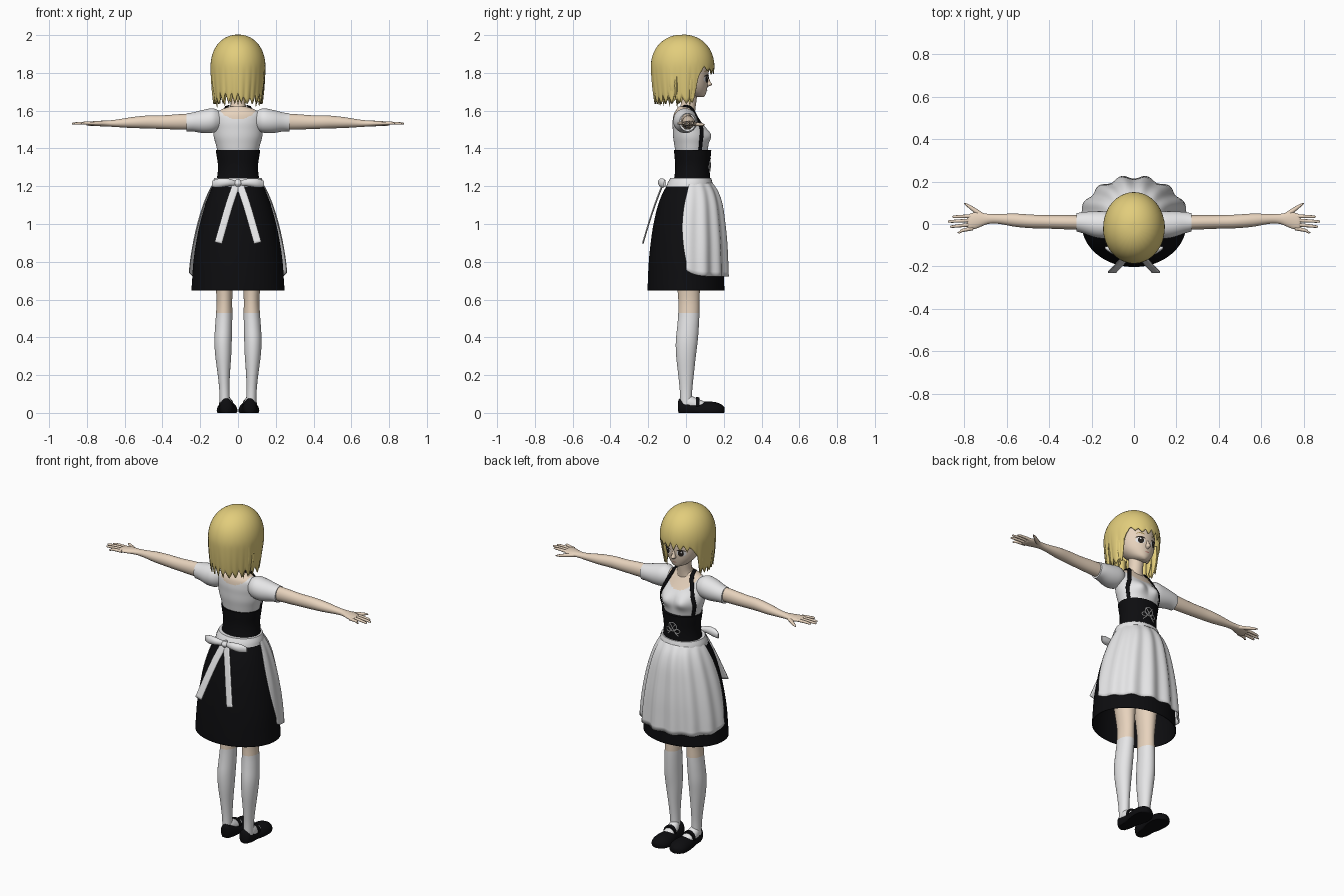
import bpy, bmesh, math, random
from mathutils import Vector

random.seed(4)
cube = bpy.data.objects.get("Cube")
if cube:
    bpy.data.objects.remove(cube, do_unlink=True)


def material(name, r, g, b):
    m = bpy.data.materials.new(name)
    m.use_nodes = True
    m.diffuse_color = (r, g, b, 1)
    bsdf = m.node_tree.nodes["Principled BSDF"]
    bsdf.inputs["Base Color"].default_value = (r, g, b, 1)
    bsdf.inputs["Roughness"].default_value = 0.8
    return m


HAIR = material("blonde hair", 0.76, 0.61, 0.2)
SKIN = material("skin", 0.85, 0.69, 0.54)
WHITE = material("white cloth", 0.82, 0.82, 0.83)
BLACK = material("black cloth", 0.004, 0.004, 0.005)
EYE = material("dark eye", 0.02, 0.016, 0.014)
LIP = material("lip", 0.55, 0.25, 0.2)
BROW = material("brow", 0.35, 0.25, 0.08)


def smooth_path(keys, sub):
    """Catmull-Rom through tuples of numbers, keeping every key."""
    out = []
    for i in range(len(keys) - 1):
        a, b, c, d = (Vector(keys[min(max(j, 0), len(keys) - 1)]) for j in range(i - 1, i + 3))
        for k in range(sub):
            t = k / sub
            out.append(b + (c - a) * t / 2 + (a * 2 - b * 5 + c * 4 - d) * t * t / 2
                       + (b * 3 - a - c * 3 + d) * t ** 3 / 2)
    return out + [Vector(keys[-1])]


def grid(name, rows, mats, closed=True, caps=(True, True), rule=None, mirror=False, thick=0):
    bm = bmesh.new()
    vs = [[bm.verts.new(p) for p in row] for row in rows]
    n = len(rows[0])
    for r0, r1 in zip(vs, vs[1:]):
        for i in range(n if closed else n - 1):
            j = (i + 1) % n
            bm.faces.new((r0[i], r0[j], r1[j], r1[i]))
    if closed:
        for on, ring in zip(caps, (vs[0], vs[-1])):
            if on:
                bm.faces.new(ring)
    bmesh.ops.recalc_face_normals(bm, faces=bm.faces)
    if rule:
        for f in bm.faces:
            f.material_index = rule(f.calc_center_median())
    me = bpy.data.meshes.new(name)
    bm.to_mesh(me)
    bm.free()
    for m in mats:
        me.materials.append(m)
    ob = bpy.data.objects.new(name, me)
    bpy.context.collection.objects.link(ob)
    if thick:
        s = ob.modifiers.new("thickness", 'SOLIDIFY')
        s.thickness, s.offset = thick, 0
    if mirror:
        ob.modifiers.new("mirror", 'MIRROR').use_mirror_merge = False
    return ob


def loft(name, keys, mats, axis='z', seg=32, sub=4, warp=None, **kw):
    """Keys: position on axis, centre u, v, radius u, v."""
    rows = []
    for t, u, v, ru, rv in smooth_path(keys, sub):
        row = []
        for i in range(seg):
            a = math.tau * i / seg
            p, q = u + ru * math.cos(a), v + rv * math.sin(a)
            pt = Vector({'z': (p, q, t), 'x': (t, p, q), 'y': (p, t, q)}[axis])
            row.append(warp(pt) if warp else pt)
        rows.append(row)
    return grid(name, rows, mats, **kw)


def ribbon(name, pts, side, width, mat, **kw):
    side = Vector(side).normalized() * width / 4
    rows = [[p + side * k for k in range(-2, 3)] for p in smooth_path(pts, 6)]
    return grid(name, rows, [mat], closed=False, thick=0.006, **kw)


# Head and neck
HEAD = [(1.672, 0, .078, .012, .015), (1.682, 0, .062, .038, .04), (1.70, 0, .045, .062, .063),
        (1.73, 0, .03, .085, .084), (1.77, 0, .018, .1, .1), (1.82, 0, .01, .106, .11),
        (1.88, 0, 0, .104, .112), (1.93, 0, -.01, .08, .09), (1.96, 0, -.015, .04, .045)]
loft("head", HEAD, [SKIN])
loft("neck", [(1.56, 0, 0, .07, .045), (1.61, 0, .008, .046, .042), (1.65, 0, .015, .04, .04),
              (1.72, 0, .02, .045, .045)], [SKIN])
loft("nose", [(1.726, 0, .108, .004, .006), (1.738, 0, .118, .013, .02),
              (1.755, 0, .113, .01, .015), (1.785, 0, .11, .005, .008)], [SKIN], seg=12)
loft("ear", [(1.725, .098, -.005, .004, .008), (1.75, .106, -.01, .01, .02),
             (1.78, .11, -.012, .01, .024), (1.795, .108, -.012, .004, .01)], [SKIN], seg=12, mirror=True)
FACE = smooth_path(HEAD, 8)


def face_point(x, z, lift):
    for a, b in zip(FACE, FACE[1:]):
        if a[0] <= z <= b[0]:
            r = a.lerp(b, (z - a[0]) / (b[0] - a[0]))
            return (x, r[2] + r[4] * math.sqrt(max(0, 1 - (x / r[3]) ** 2)) + lift, z)


def face_patch(name, x, z, rx, rz, lift, mat, mirror=True, bend=0):
    rows = []
    for s in (.05, .4, .7, 1):
        ring = [(s * math.cos(math.tau * i / 20), s * math.sin(math.tau * i / 20)) for i in range(20)]
        rows.append([face_point(x + rx * c, z + rz * d - bend * c * c, lift) for c, d in ring])
    grid(name, rows, [mat], caps=(True, False), mirror=mirror)


face_patch("eye_white", .044, 1.768, .024, .018, .002, WHITE)
face_patch("iris", .043, 1.768, .015, .019, .004, EYE)
face_patch("eye_glint", .047, 1.776, .004, .005, .006, WHITE)
face_patch("eyelash", .045, 1.787, .026, .004, .005, EYE, bend=.006)
face_patch("eyebrow", .045, 1.812, .024, .003, .003, BROW, bend=.006)
face_patch("mouth", 0, 1.707, .015, .003, .003, LIP, mirror=False, bend=-.002)

# Bobbed hair: a dome whose hem hangs in pointed strands, open at the face
COLS, STRAND = 144, 6
tips = [random.uniform(.02, .07) for _ in range(COLS // STRAND)]
puff = [random.uniform(-.035, .02) for _ in tips]
hair_columns = []
for i in range(COLS):
    a = math.tau * i / COLS
    k, saw = i // STRAND, abs((i % STRAND) / STRAND * 2 - 1)
    front = min(1, max(0, (math.sin(a) - .34) / .3))
    front = front * front * (3 - 2 * front)
    hem = 1.635 + front * (.172 + .02 * math.cos(a + .5)) + saw * tips[k] * (1 - .35 * front)
    column = []
    for s in range(1, 25):
        z = 2 - (2 - hem) * (s / 24) ** 1.7
        rho = (1 - max(0, (z - 1.82) / .18) ** 2.3) ** .476
        low = max(0, (1.85 - z) / .2)
        rho *= 1 - .1 * low ** 2 + low * (puff[k] - .03 * saw)
        column.append((.143 * rho * math.cos(a), -.018 + .166 * rho * math.sin(a), z))
    hair_columns.append(column)
grid("hair", list(zip(*hair_columns)), [HAIR], caps=(True, False), thick=.006)
for n in range(9):
    a = math.pi * (1.08 + .84 * n / 8)
    x, y, z = .122 * math.cos(a), -.015 + .14 * math.sin(a), random.uniform(1.615, 1.65)
    loft("hair_lock", [(1.78, x, y, .022, .016), (1.71, x, y, .017, .013),
                       (z, x * .93, y * .93, .001, .001)], [HAIR], seg=8)
for n, y in enumerate((.02, -.025, -.07)):
    loft("side_lock", [(1.82, .125, y, .012, .024), (1.72, .124, y, .01, .018),
                       (1.625 + .012 * n, .112, y, .001, .001)], [HAIR], seg=8, mirror=True)


# Blouse with a scooped neckline
def bust(p):
    if p.y > 0:
        p.y += .024 * math.exp(-((abs(p.x) - .055) / .04) ** 2 - ((p.z - 1.47) / .04) ** 2)
    return p


def neckline(c):
    depth = .095 if c.y > 0 else .07
    return int((c.x / .1) ** 2 + ((c.z - 1.625) / depth) ** 2 < 1)


blouse = loft("blouse", [(1.37, 0, .03, .104, .084), (1.42, 0, .028, .117, .09), (1.46, 0, .025, .128, .093),
                         (1.5, 0, .018, .131, .088), (1.54, 0, .005, .13, .076), (1.58, 0, -.005, .122, .06),
                         (1.605, 0, -.005, .09, .046), (1.622, 0, 0, .045, .04)],
              [WHITE, SKIN], seg=96, sub=8, warp=bust, rule=neckline)
loft("puff_sleeve", [(.09, 0, 1.548, .04, .045), (.13, -.004, 1.548, .062, .064), (.18, -.002, 1.543, .062, .062),
                     (.24, .006, 1.54, .05, .05), (.272, .008, 1.538, .043, .048)], [WHITE], axis='x', mirror=True)

# Corset, its shoulder straps and front ornament
loft("corset", [(1.22, 0, .03, .118, .098), (1.26, 0, .033, .109, .093), (1.31, 0, .035, .106, .092),
                (1.36, 0, .035, .113, .096), (1.392, 0, .035, .118, .099)], [BLACK])
strap = ribbon("shoulder_strap", [(.052, -.012, 1.625), (.062, .03, 1.605), (.08, .06, 1.57), (.105, .085, 1.51),
                                  (.12, .085, 1.45), (.105, .08, 1.385)], (1, -.8, .2), .022, BLACK, mirror=True)
wrap = strap.modifiers.new("cling", 'SHRINKWRAP')
wrap.target, wrap.offset, wrap.wrap_mode = blouse, .006, 'ABOVE_SURFACE'
strap.modifiers.move(len(strap.modifiers) - 1, 0)


def cord(name, pts):
    cu = bpy.data.curves.new(name, 'CURVE')
    cu.dimensions, cu.bevel_depth, cu.bevel_resolution = '3D', .0028, 1
    sp = cu.splines.new('POLY')
    sp.points.add(len(pts) - 1)
    for q, (x, z) in zip(sp.points, pts):
        q.co = (x, .036 + .093 * math.sqrt(1 - (x / .108) ** 2), z, 1)
    cu.materials.append(WHITE)
    bpy.context.collection.objects.link(bpy.data.objects.new(name, cu))


turns = [math.tau * i / 24 for i in range(25)]
cord("ornament_ring", [(.026 * math.cos(a), 1.322 + .026 * math.sin(a)) for a in turns])
for s in (-1, 1):
    cord("ornament_loop", [(s * (.028 + .016 * math.cos(a)), 1.3 + .012 * math.sin(a)) for a in turns])
    cord("ornament_tail", [(s * .022, 1.345), (0, 1.315), (-s * .02, 1.285), (-s * .036, 1.272)])

# Skirt, apron, waistband
SKIRT = [(1.22, 0, .02, .122, .108), (1.17, 0, .02, .146, .138), (1.1, 0, .016, .172, .162),
         (1.0, 0, .01, .2, .18), (.9, 0, .006, .22, .191), (.8, 0, .002, .234, .197),
         (.7, 0, 0, .241, .2), (.648, 0, 0, .245, .201)]
loft("skirt", SKIRT, [BLACK], seg=64, caps=(True, False), thick=.004)
loft("waistband", [(1.198, 0, .02, .138, .125), (1.22, 0, .022, .134, .118), (1.243, 0, .025, .125, .108)], [WHITE])
apron_rows = []
path = [r for r in smooth_path(SKIRT, 4) if r[0] > .7]
for k, (z, _, cy, rx, ry) in enumerate(path):
    t = k / (len(path) - 1)
    row = []
    for i in range(81):
        a = math.radians(90 + (i - 40) / 40 * (90 + 9 * math.sin(math.pi * min(1, t * 1.1))))
        edge = abs(i - 40) / 40
        fold = .006 + .012 * t + .009 * t ** .5 * math.cos(a * 14) * (1 - edge ** 4)
        row.append(((rx + fold) * math.cos(a), cy + (ry + fold + .003) * math.sin(a),
                    z + .035 * t ** 6 * edge ** 8))
    apron_rows.append(row)
grid("apron", apron_rows, [WHITE], closed=False, thick=.004)

# Bow at the back
loft("bow_wing", [(.008, -.118, 1.215, .01, .012), (.05, -.13, 1.22, .018, .02), (.1, -.125, 1.217, .018, .024),
                  (.138, -.112, 1.212, .006, .016)], [WHITE], axis='x', seg=16, mirror=True)
loft("bow_knot", [(1.195, 0, -.12, .01, .01), (1.215, 0, -.125, .02, .018), (1.235, 0, -.12, .01, .01)], [WHITE], seg=16)
for s in (-1, 1):
    ribbon("bow_tail", [(s * .01, -.125, 1.205), (s * .04, -.158, 1.12), (s * .07, -.192, 1.02),
                        (s * .104, -.228, .9)], (1, 0, .25 * s), .04, WHITE)

# Arms and hands
loft("arm", [(.2, .005, 1.543, .035, .043), (.3, .008, 1.541, .034, .041), (.4, .01, 1.539, .032, .036),
             (.48, .012, 1.54, .032, .034), (.56, .018, 1.537, .031, .029), (.64, .024, 1.533, .023, .02),
             (.69, .024, 1.532, .024, .016), (.74, .018, 1.532, .038, .014), (.775, .01, 1.532, .038, .011),
             (.785, .008, 1.532, .03, .007)], [SKIN], axis='x', seg=24, mirror=True)
for y0, x1, y1 in ((.037, .858, .034), (.018, .878, .012), (-.002, .868, -.012), (-.021, .832, -.04)):
    loft("finger", [(.76, y0, 1.532, .009, .009), (.81, (y0 + y1) / 2, 1.534, .008, .008),
                    (x1 - .008, y1, 1.532, .006, .006), (x1, y1, 1.53, .001, .001)], [SKIN], axis='x', seg=10, mirror=True)
loft("thumb", [(.7, .03, 1.53, .014, .011), (.74, .056, 1.528, .014, .01), (.78, .084, 1.526, .009, .008),
               (.802, .098, 1.525, .002, .002)], [SKIN], axis='x', seg=10, mirror=True)

# Legs with knee stockings
loft("leg", [(.04, .07, 0, .026, .03), (.12, .072, 0, .027, .033), (.2, .075, 0, .032, .041),
             (.3, .078, 0, .042, .052), (.38, .079, .004, .046, .058), (.46, .076, .011, .045, .057),
             (.53, .073, .015, .043, .056), (.62, .072, .015, .042, .057), (.8, .076, .01, .058, .072),
             (1.0, .078, .01, .066, .08)], [WHITE, SKIN], mirror=True, rule=lambda c: int(c.z > .53))


# Strapped shoes
def flat_sole(p):
    p.z = max(0, p.z)
    return p


loft("shoe", [(-.042, .062, .035, .012, .025), (-.032, .062, .032, .03, .045), (0, .062, .025, .038, .045),
              (.05, .06, .018, .042, .04), (.1, .058, .015, .052, .045), (.15, .058, .013, .054, .045),
              (.185, .06, .014, .04, .032), (.203, .062, .016, .012, .014)], [BLACK], axis='y', warp=flat_sole, mirror=True)
loft("stocking_foot", [(-.025, .068, .06, .012, .012), (.01, .067, .055, .03, .042), (.05, .063, .045, .034, .035),
                       (.09, .06, .035, .034, .028), (.12, .06, .03, .02, .02)], [WHITE], axis='y', seg=24, mirror=True)
loft("shoe_strap", [(.052, .063, .045, .037, .039), (.062, .063, .045, .038, .039), (.072, .062, .045, .038, .036)],
     [BLACK], axis='y', seg=24, mirror=True)

# Smooth shading that keeps real edges
bpy.ops.object.select_all(action='DESELECT')
for ob in bpy.context.collection.objects:
    if ob.type == 'MESH':
        ob.select_set(True)
        bpy.context.view_layer.objects.active = ob
bpy.ops.object.shade_smooth_by_angle(angle=math.radians(50))
